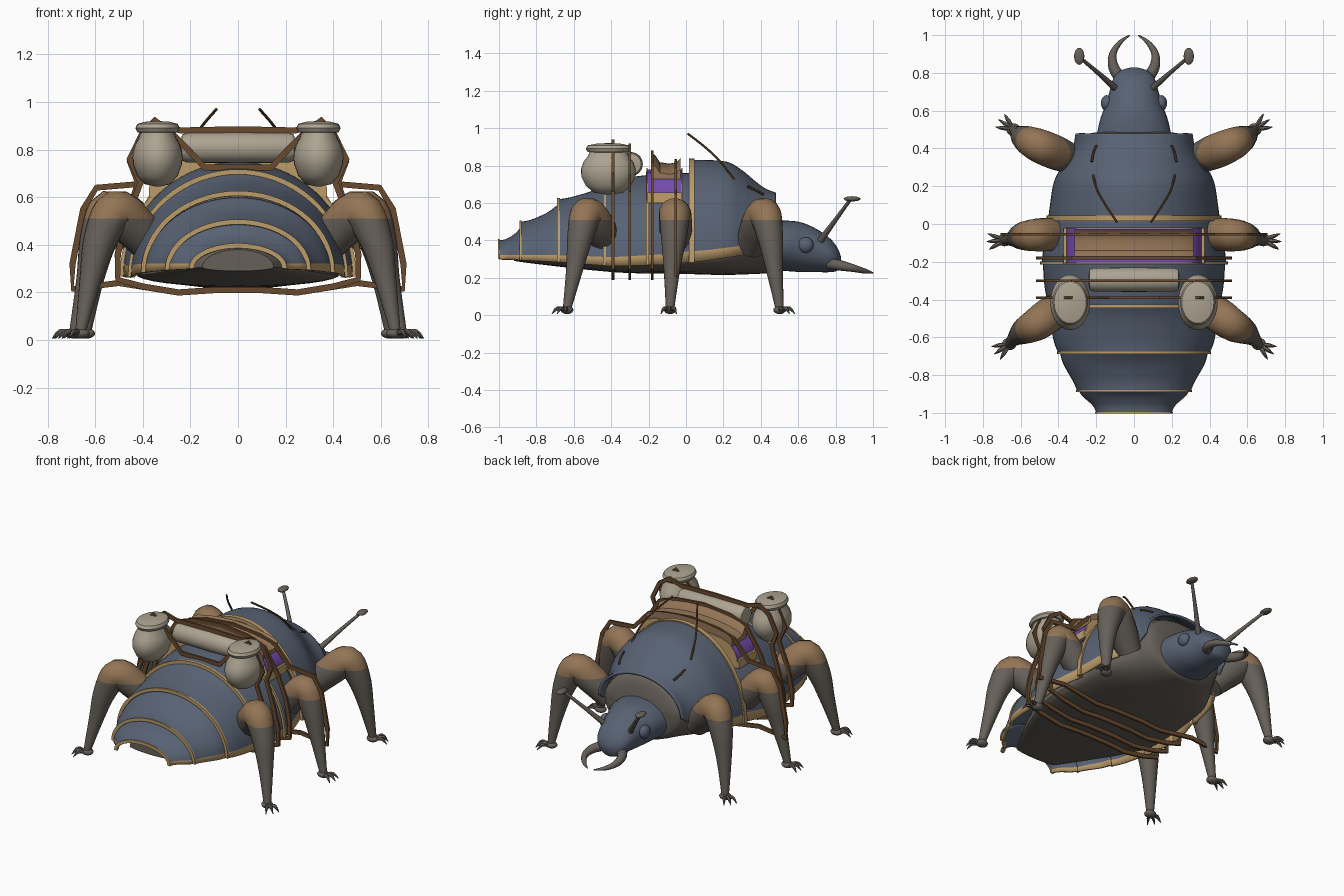
import bpy, bmesh, math
from mathutils import Vector

if "Cube" in bpy.data.objects:
    bpy.data.objects.remove(bpy.data.objects["Cube"])


def mat(name, r, g, b):
    m = bpy.data.materials.new(name)
    m.diffuse_color = [((c / 255 + 0.055) / 1.055) ** 2.4 for c in (r, g, b)] + [1]
    m.use_nodes = True
    m.node_tree.nodes["Principled BSDF"].inputs["Base Color"].default_value = m.diffuse_color
    return m


BLUE = mat("slate_blue", 88, 98, 115)
TAN = mat("tan_trim", 188, 156, 106)
GREY = mat("warm_grey", 102, 96, 89)
KNEE = mat("leather_brown", 148, 117, 86)
STRAP = mat("strap_brown", 104, 74, 46)
CREAM = mat("cream", 172, 163, 145)
PURPLE = mat("purple", 116, 74, 172)


def make(name, verts, faces, mats, rule=None, recalc=True, angle=40):
    me = bpy.data.meshes.new(name)
    me.from_pydata(verts, [], faces)
    bm = bmesh.new()
    bm.from_mesh(me)
    if recalc:
        bmesh.ops.recalc_face_normals(bm, faces=bm.faces)
    bm.to_mesh(me)
    bm.free()
    for m in mats:
        me.materials.append(m)
    if rule:
        for p in me.polygons:
            p.material_index = rule(p)
    ob = bpy.data.objects.new(name, me)
    bpy.context.collection.objects.link(ob)
    bpy.ops.object.select_all(action='DESELECT')
    ob.select_set(True)
    bpy.context.view_layer.objects.active = ob
    bpy.ops.object.shade_smooth_by_angle(angle=math.radians(angle))
    return ob


def smooth(rows, n):
    """Catmull-Rom interpolation through rows of numbers."""
    out = []
    for i in range(len(rows) - 1):
        a, b, c, d = (rows[max(0, min(len(rows) - 1, i + k))] for k in (-1, 0, 1, 2))
        for k in range(n):
            t = k / n
            out.append([0.5 * (2 * q + (r - p) * t + (2 * p - 5 * q + 4 * r - s) * t * t
                               + (3 * q - p - 3 * r + s) * t ** 3)
                        for p, q, r, s in zip(a, b, c, d)])
    return out + [list(rows[-1])]


def skin(rings):
    """Faces of a capped tube through rings of equal size."""
    n = len(rings[0])
    faces = [(i * n + j, i * n + (j + 1) % n, (i + 1) * n + (j + 1) % n, (i + 1) * n + j)
             for i in range(len(rings) - 1) for j in range(n)]
    last = (len(rings) - 1) * n
    return [v for r in rings for v in r], faces + [tuple(range(n)), tuple(range(last, last + n))]


def tube(name, rows, m, sides=10, n=5):
    """Tapered tube through rows of x, y, z, radius."""
    rows = smooth(rows, n)
    pts = [Vector(r[:3]) for r in rows]
    rings, u = [], None
    for i, p in enumerate(pts):
        d = (pts[min(i + 1, len(pts) - 1)] - pts[max(i - 1, 0)]).normalized()
        u = d.orthogonal() if u is None else u - d * u.dot(d)
        u.normalize()
        w = d.cross(u)
        rings.append([p + rows[i][3] * (u * math.cos(2 * math.pi * k / sides)
                                        + w * math.sin(2 * math.pi * k / sides))
                      for k in range(sides)])
    return make(name, *skin(rings), [m])


def loft(name, rows, m, n=4, sides=32):
    """Closed body from rows of y, half width, middle z, rise, drop."""
    rings = []
    for y, w, z, up, dn in smooth(rows, n):
        ts = [2 * math.pi * k / sides for k in range(sides)]
        rings.append([(w * math.cos(t), y, z + (up if math.sin(t) > 0 else dn) * math.sin(t))
                      for t in ts])
    return make(name, *skin(rings), [m])


def lathe(name, prof, loc, m, sx=1, sy=1, axis='z', sides=28):
    """Turned part from a profile of radius, height."""
    rings = []
    for r, h in prof:
        ring = []
        for k in range(sides):
            a, b = r * sx * math.cos(2 * math.pi * k / sides), r * sy * math.sin(2 * math.pi * k / sides)
            v = (a, b, h) if axis == 'z' else (h, a, b)
            ring.append(tuple(p + q for p, q in zip(loc, v)))
        rings.append(ring)
    return make(name, *skin(rings), [m])


def ball(name, loc, rx, ry, rz, m):
    ts = [math.pi * (k / 12 - 0.5) for k in range(13)]
    return lathe(name, [(max(0.002, math.cos(t)), math.sin(t) * rz) for t in ts], loc, m, rx, ry)


def lerp(table, y):
    for (a, p), (b, q) in zip(table, table[1:]):
        if y <= b:
            return p + (q - p) * max(0, (y - a) / (b - a))
    return table[-1][1]


BASE = [(-1, .30), (-.7, .285), (-.4, .262), (-.1, .27), (.1, .29), (.3, .32), (.4, .38), (.48, .44)]
TRIM = [(-1, .022), (-.5, .045), (0, .06), (.32, .05), (.38, .01)]


def arch(y, w, top, grow=0, shift=0):
    z = lerp(BASE, y)
    t0 = math.asin(min(.9, lerp(TRIM, y) / (top - z)))
    ts = [0] + [t0 + (math.pi - 2 * t0) * k / 32 for k in range(33)] + [math.pi]
    return [((w + grow) * math.cos(t), y + shift, z + (top - z + grow) * math.sin(t)) for t in ts]


# Overlapping shell plates: rows of y, half width, top z
PLATES = [
    [(-1, .20, .40), (-.96, .22, .408), (-.91, .275, .44), (-.875, .297, .485)],
    [(-.885, .30, .50), (-.83, .325, .51), (-.74, .375, .55), (-.675, .393, .60)],
    [(-.685, .40, .62), (-.62, .425, .63), (-.5, .445, .665), (-.43, .45, .70)],
    [(-.44, .455, .71), (-.32, .475, .735), (-.2, .483, .75)],
    [(-.21, .49, .76), (-.1, .475, .76), (.03, .44, .76)],
    [(.02, .455, .83), (.1, .445, .83), (.22, .425, .82), (.3, .385, .775),
     (.36, .345, .725), (.42, .32, .68), (.48, .31, .655)],
]
for i, rows in enumerate(PLATES):
    rings = [arch(*r) for r in smooth(rows, 4)]
    n = len(rings[0])
    faces = [(a * n + j, (a + 1) * n + j, (a + 1) * n + j + 1, a * n + j + 1)
             for a in range(len(rings) - 1) for j in range(n - 1)]
    ob = make(f"shell_plate_{i+1}", [v for r in rings for v in r], faces, [BLUE, TAN],
              lambda p: int(p.index % (n - 1) in (0, n - 2) and p.center.y < .37), recalc=False)
    mod = ob.modifiers.new("thickness", 'SOLIDIFY')
    mod.thickness, mod.offset = .015, -1
    # Flat tan lip around the rear edge
    wide = (.004, .006, .01, .012, .012, .026)[i]
    corners = [arch(*rows[0], g, s) for g, s in ((-.014, -.004), (.007, -.004), (.007, wide), (-.014, wide))]
    make(f"plate_rim_{i+1}", *skin(list(zip(*corners))), [TAN])

# Soft body and neck, with a shallow belly
BODY = [(-.92, .15, .38, .29), (-.85, .19, .41, .28), (-.7, .27, .48, .262), (-.5, .36, .58, .24),
        (-.3, .425, .66, .225), (0, .415, .69, .22), (.2, .395, .74, .215), (.36, .315, .67, .22),
        (.445, .285, .62, .225), (.475, .25, .55, .235), (.488, .18, .48, .26)]
loft("body", [(y, w, lerp(BASE, y) + .01, t - lerp(BASE, y) - .01, lerp(BASE, y) + .01 - b)
              for y, w, t, b in BODY], GREY)

# Head
loft("head", [(.46, .2, .37, .135, .13), (.55, .18, .375, .13, .14), (.62, .155, .36, .135, .13),
              (.7, .13, .35, .11, .12), (.77, .11, .325, .085, .095), (.81, .075, .31, .05, .07),
              (.828, .02, .30, .015, .02)], BLUE)

# Leg paths: x, y, z, radius, then the foot heading
LEGS = {
    "front": ([(.32, .34, .36, .075), (.42, .38, .47, .092), (.515, .42, .54, .088), (.575, .45, .42, .07),
               (.61, .472, .25, .046), (.638, .50, .04, .023)], 34),
    "middle": ([(.36, -.05, .36, .075), (.45, -.055, .47, .088), (.54, -.06, .545, .085), (.595, -.065, .42, .07),
                (.635, -.075, .25, .045), (.685, -.085, .04, .023)], -5),
    "rear": ([(.33, -.42, .36, .075), (.43, -.47, .47, .092), (.515, -.53, .54, .088), (.58, -.565, .42, .07),
              (.62, -.595, .25, .046), (.66, -.635, .04, .023)], -34),
}
for s, side in ((1, "right"), (-1, "left")):
    for name, (path, head) in LEGS.items():
        leg = tube(f"{name}_leg_{side}", [(s * x, y, z, r) for x, y, z, r in path], GREY, 18)
        # Leather coloured knee above a level line
        leg.data.materials.append(KNEE)
        bm = bmesh.new()
        bm.from_mesh(leg.data)
        bmesh.ops.bisect_plane(bm, geom=bm.verts[:] + bm.edges[:] + bm.faces[:],
                               plane_co=(0, 0, .51), plane_no=(0, 0, 1))
        for f in bm.faces:
            f.material_index = int(f.calc_center_median().z > .51)
        bm.to_mesh(leg.data)
        bm.free()
        x, y = path[-1][:2]
        ball(f"{name}_foot_{side}", (s * x, y, .028), .038, .033, .022, GREY)
        for k, da in enumerate((-26, 0, 26)):
            a = math.radians(head + da)
            tube(f"{name}_claw_{side}_{k+1}",
                 [(s * (x + d * math.cos(a)), y + d * math.sin(a), z, r)
                  for d, z, r in ((.02, .028, .012), (.062, .036, .011), (.095, .007, .002))], GREY, 6, 3)
    # Eyes, feelers and jaws
    ball(f"eye_{side}", (s * .145, .64, .375), .03, .042, .042, BLUE)
    tube(f"feeler_{side}", [(s * .10, .72, .40, .018), (s * .19, .80, .51, .012), (s * .285, .88, .62, .009)], GREY)
    ball(f"feeler_tip_{side}", (s * .29, .888, .622), .027, .045, .014, GREY)
    tube(f"jaw_{side}", [(s * .07, .77, .275, .032), (s * .108, .83, .265, .028), (s * .112, .90, .25, .02),
                         (s * .075, .96, .235, .013), (s * .022, 1.0, .226, .003)], GREY)
    # Reins, dipping under the front plate and out again
    tube(f"rein_{side}", [(s * .09, .01, .97, .006), (s * .15, .10, .90, .006), (s * .195, .18, .825, .006),
                          (s * .217, .26, .725, .006)], STRAP, 8)
    tube(f"rein_end_{side}", [(s * .225, .33, .69, .007), (s * .215, .38, .665, .007),
                              (s * .2, .415, .645, .007)], STRAP, 8)
    # Cargo pots with lids
    lathe(f"pot_{side}", [(.01, .645), (.055, .655), (.085, .69), (.103, .74), (.105, .78), (.095, .82),
                          (.078, .85), (.07, .88)], (s * .338, -.415, 0), CREAM, 1, 1.4)
    lathe(f"pot_lid_{side}", [(.06, .868), (.085, .873), (.093, .89), (.085, .908), (.05, .917), (.005, .92)],
          (s * .338, -.415, 0), CREAM, 1, 1.3)

# Bedroll
lathe("bedroll", [(.03, -.24), (.055, -.235), (.063, -.21), (.064, 0), (.063, .21), (.055, .235), (.03, .24)],
      (0, -.295, .808), CREAM, axis='x')


def prism(name, half, y0, y1, mats, rule=None):
    """Closed mirrored profile of x, z extruded along y."""
    prof = half + [(-x, z) for x, z in half[::-1] if x > 0]
    return make(name, *skin([[(x, y, z) for x, z in prof] for y in (y0, y1)]), mats, rule, angle=30)


# Sloping saddle blanket with a tan border below and behind
BLANKET = [(0, .60), (.36, .60), (.358, .655), (.34, .70), (.305, .74), (.24, .765), (.12, .778), (0, .78)]
BORDER = [(0, .60), (.375, .60), (.372, .655), (.30, .655), (0, .65)]
HEM = [(x + .004 * (x > 0), z + .006) for x, z in BLANKET]
prism("blanket", BLANKET, -.205, -.025, [PURPLE])
prism("blanket_border", BORDER, -.209, -.021, [TAN])
prism("blanket_hem_rear", HEM, -.211, -.205, [TAN])
prism("blanket_hem_front", HEM, -.025, -.019, [TAN])

# Saddle: arched pad with raised ends
rings = []
for y, lift in ((-.182, .055), (-.165, .045), (-.14, .008), (-.09, 0), (-.05, .008), (-.03, .03)):
    xs = [.315 * (k / 8 - 1) for k in range(17)]
    rings.append([(x, y, .81 - .45 * x * x + lift) for x in xs] + [(x, y, .76 - .5 * x * x) for x in xs[::-1]])
    rings[-1] = [(x, y, z - .012 * (abs(x) > .3)) for x, y, z in rings[-1]]
make("saddle", *skin(rings), [KNEE])


def strap(name, half, y):
    """Flat closed band around the body in a plane across y."""
    loop = [Vector(p) for p in half + [(-x, z) for x, z in half[-2:0:-1]]]
    n, verts = len(loop), []
    for i, p in enumerate(loop):
        d = (loop[(i + 1) % n] - loop[i - 1]).normalized()
        o = Vector((d.y, -d.x)) * .013
        verts += [(p.x + a * o.x, y + b * .007, p.y + a * o.y) for a, b in ((-1, -1), (1, -1), (1, 1), (-1, 1))]
    faces = [(4 * i + j, 4 * i + (j + 1) % 4, 4 * ((i + 1) % n) + (j + 1) % 4, 4 * ((i + 1) % n) + j)
             for i in range(n) for j in range(4)]
    make(name, verts, faces, [STRAP], angle=30)


# Girth straps
UNDER = [(.505, .36), (.505, .255), (.4, .225), (.25, .2), (.1, .21), (0, .21)]
strap("girth_front", [(0, .822), (.2, .802), (.315, .77), (.42, .655), (.595, .64), (.65, .55), (.695, .32),
                      (.695, .215), (.5, .24), (.25, .2), (.1, .21), (0, .21)], -.055)
strap("girth_saddle", [(0, .867), (.2, .847), (.32, .805), (.42, .65), (.48, .5)] + UNDER, -.18)
strap("girth_bedroll", [(0, .885), (.24, .88), (.33, .905), (.4, .86), (.455, .75), (.42, .66), (.47, .5)] + UNDER, -.30)
strap("girth_pots", [(0, .725), (.14, .725), (.21, .80), (.28, .87), (.35, .925), (.4, .87), (.455, .76),
                     (.41, .66), (.47, .5)] + UNDER, -.39)
